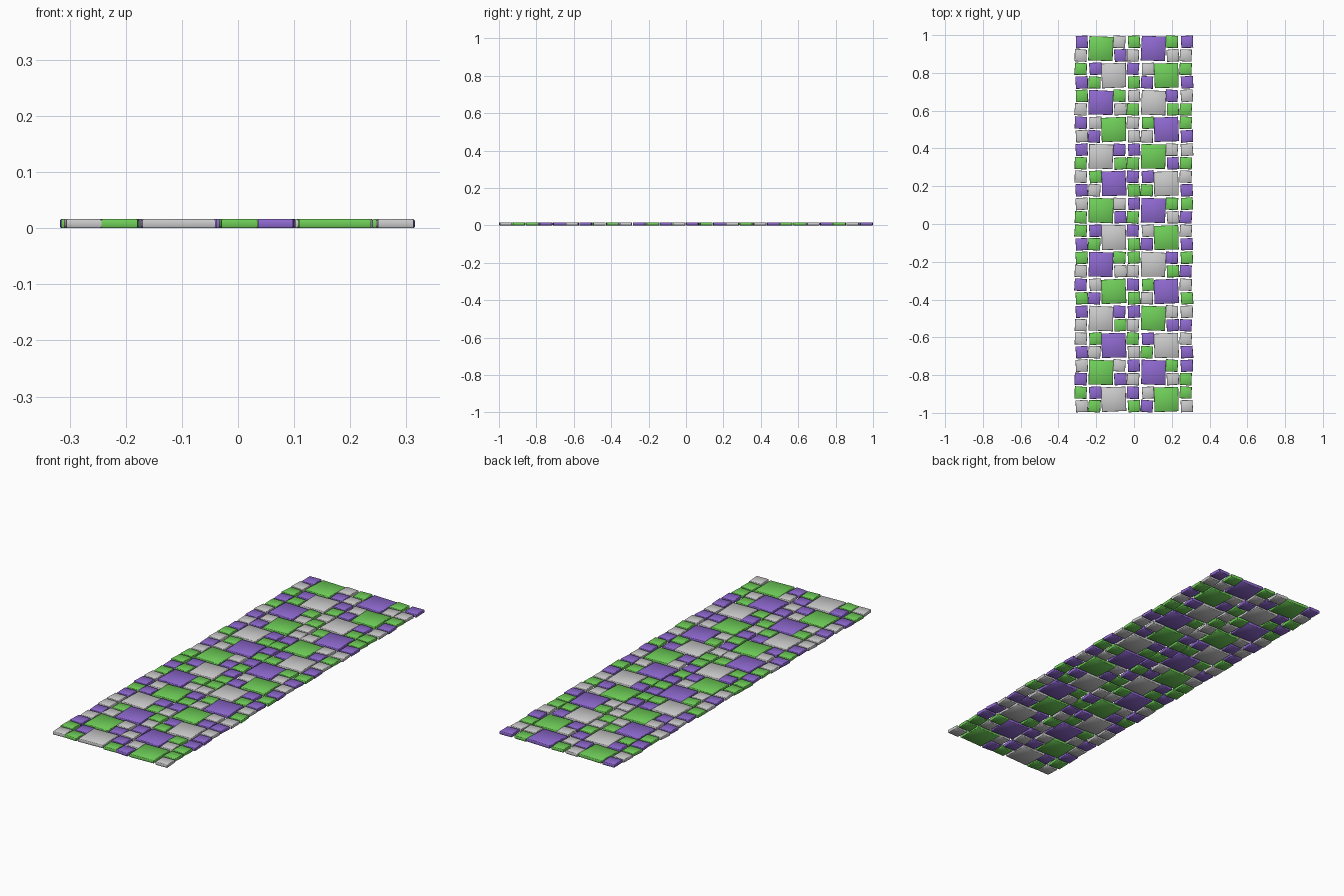
import bpy, bmesh, math, random

if "Cube" in bpy.data.objects:
    bpy.data.objects.remove(bpy.data.objects["Cube"])

random.seed(4)
ROWS, PITCH, THICK = 14, 2 / 14, 0.016
SMALL, LARGE = 0.064, 0.129
meshes = {c: bmesh.new() for c in "GPN"}   # green, purple, neutral grey


def tile(colour, cx, cy, size, angle):
    """One slightly skewed stone with softened upper and lower rims."""
    bm = meshes[colour]
    ca, sa = math.cos(angle), math.sin(angle)
    h = size / 2
    corners = []
    for x, y in ((-h, -h), (h, -h), (h, h), (-h, h)):
        x += random.uniform(-0.0015, 0.0015)
        y += random.uniform(-0.0015, 0.0015)
        corners.append((x * ca - y * sa, x * sa + y * ca))
    rings = []
    for z, inset in ((0, 0.002), (0.002, 0), (THICK - 0.002, 0), (THICK, 0.002)):
        k = 1 - inset / h
        rings.append([bm.verts.new((cx + x * k, max(-1, min(1, cy + y * k)), z))
                      for x, y in corners])
    bm.faces.new(rings[0][::-1])
    bm.faces.new(rings[-1])
    for a, b in zip(rings, rings[1:]):
        for i in range(4):
            j = (i + 1) % 4
            bm.faces.new((a[i], a[j], b[j], b[i]))


def pair(colours, cx, cy, lean):
    """Two small stones stacked along y."""
    for i, c in enumerate(colours):
        s = 1 if i == 0 else -1
        tile(c, cx + s * lean * 0.003, cy + s * PITCH / 4, SMALL,
             math.radians(3) * lean * s)


# Border and centre columns, listed from the far end to the near end
left = "PNGPGNPNPGNPNGGPGNPGPNNPNPGN"
centre = "GNPGNGNNPGPGPGPGGNPGPNGNPNPG"
right = "PNGPNGGPNGNPGPNPGPNGNPNPPGGN"
big_left, big_right = "GNP", "PGN"
small_left = ("NP", "PG", "GN")
small_right = ("GN", "NP", "PG")

for r in range(ROWS):
    y = 1 - PITCH * (r + 0.5)
    lean = 1 if r % 2 == 0 else -1
    k = r % 3
    for x, cols in ((-0.279, left), (-0.003, centre), (0.277, right)):
        pair(cols[2 * r:2 * r + 2], x, y, lean)
    # Each band pairs a large stone with two small ones, swapping sides per row
    for mid, big, small in ((-0.141, big_left, small_left), (0.137, big_right, small_right)):
        tile(big[k], mid - lean * 0.034, y, LARGE, math.radians(-2) * lean)
        pair(small[k], mid + lean * 0.066, y, -lean)

names = {"G": ("green_stones", (0.16, 0.62, 0.10, 1)),
         "P": ("purple_stones", (0.27, 0.14, 0.62, 1)),
         "N": ("grey_stones", None)}
for key, (name, rgba) in names.items():
    me = bpy.data.meshes.new(name)
    meshes[key].to_mesh(me)
    meshes[key].free()
    ob = bpy.data.objects.new(name, me)
    bpy.context.collection.objects.link(ob)
    if rgba:
        mat = bpy.data.materials.new(name)
        mat.diffuse_color = rgba
        mat.use_nodes = True
        mat.node_tree.nodes["Principled BSDF"].inputs["Base Color"].default_value = mat.diffuse_color
        me.materials.append(mat)
    bpy.context.view_layer.objects.active = ob
    ob.select_set(True)
    bpy.ops.object.shade_smooth_by_angle(angle=math.radians(50))
    ob.select_set(False)
